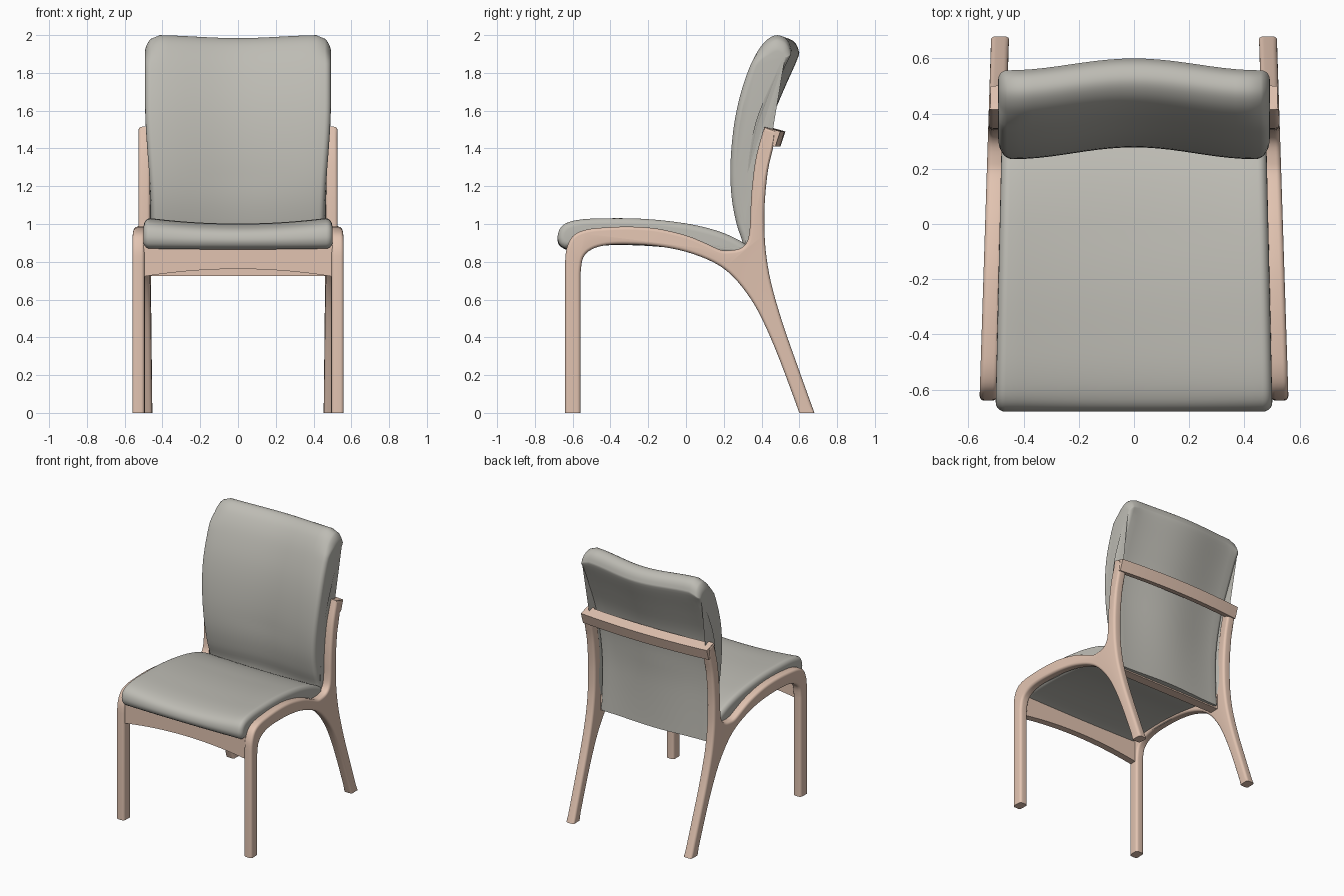
import bpy, bmesh, math

if "Cube" in bpy.data.objects:
    bpy.data.objects.remove(bpy.data.objects["Cube"])


def material(name, rgb):
    m = bpy.data.materials.new(name)
    m.diffuse_color = (*rgb, 1)
    m.use_nodes = True
    m.node_tree.nodes["Principled BSDF"].inputs["Base Color"].default_value = m.diffuse_color
    return m


WOOD = material("light wood", (0.76, 0.55, 0.44))
CLOTH = material("grey upholstery", (0.51, 0.50, 0.455))


def spline(pts, n=4):
    """Smooth open curve through the given points."""
    out = []
    for i in range(len(pts) - 1):
        a, b, c, d = pts[max(i - 1, 0)], pts[i], pts[i + 1], pts[min(i + 2, len(pts) - 1)]
        for k in range(n):
            t = k / n
            out.append(tuple(0.5 * (2 * q + (r - p) * t + (2 * p - 5 * q + 4 * r - s) * t * t
                                    + (3 * q - p - 3 * r + s) * t ** 3)
                             for p, q, r, s in zip(a, b, c, d)))
    return out + [pts[-1]]


def inset(ring, d):
    """Move a counter-clockwise (y, z) outline inward; the floor level stays put."""
    out = []
    for i, (y, z) in enumerate(ring):
        a, b = ring[i - 1], ring[(i + 1) % len(ring)]
        ty, tz = b[0] - a[0], b[1] - a[1]
        l = math.hypot(ty, tz) or 1
        out.append((y - tz / l * d, z if z < 0.001 else z + ty / l * d))
    return out


def skin(name, rings, mat, angle=40):
    """Join equal rings of points into a closed solid."""
    bm = bmesh.new()
    rows = [[bm.verts.new(p) for p in r] for r in rings]
    n = len(rows[0])
    for a, b in zip(rows, rows[1:]):
        for i in range(n):
            j = (i + 1) % n
            bm.faces.new((a[i], a[j], b[j], b[i]))
    caps = [bm.faces.new(rows[0]), bm.faces.new(rows[-1])]
    bm.normal_update()
    bmesh.ops.triangulate(bm, faces=caps, ngon_method='EAR_CLIP')
    bmesh.ops.recalc_face_normals(bm, faces=bm.faces[:])
    me = bpy.data.meshes.new(name)
    bm.to_mesh(me)
    bm.free()
    me.materials.append(mat)
    me.shade_smooth()
    me.set_sharp_from_angle(angle=math.radians(angle))
    ob = bpy.data.objects.new(name, me)
    bpy.context.collection.objects.link(ob)
    return ob


def slab(name, outline, half, r, deform, mat, spans=1):
    """Extrude an outline along x with rounded side edges, then deform it."""
    area = sum(outline[i - 1][0] * p[1] - p[0] * outline[i - 1][1] for i, p in enumerate(outline))
    if area < 0:
        outline = outline[::-1]
    arc = [k * math.pi / 10 for k in range(6)]
    left = [(-half + r * (1 - math.cos(a)), r * (1 - math.sin(a))) for a in arc]
    inner = half - r
    mid = [(-inner + 2 * inner * k / spans, 0) for k in range(1, spans)]
    stations = left + mid + [(-x, d) for x, d in reversed(left)]
    rings = [[deform(x, y, z) for y, z in inset(outline, d)] for x, d in stations]
    return skin(name, rings, mat)


def bar(name, half, section, mat, n=20):
    """Cross rail whose section is a function of t = -1..1."""
    ts = [-1 + 2 * k / n for k in range(n + 1)]
    return skin(name, [[(t * half, y, z) for y, z in section(t)] for t in ts], mat, 30)


# Side frames: front leg, seat rail, back post and rear leg in one outline
top = spline([(-.64, .80), (-.632, .87), (-.60, .935), (-.54, .967), (-.45, .98), (-.3, .986),
              (-.15, .975), (0, .94), (.1, .90), (.18, .864), (.23, .86), (.29, .872),
              (.325, .91), (.338, .98), (.342, 1.08), (.35, 1.2), (.372, 1.36), (.415, 1.515)])
rear = spline([(.475, 1.495), (.465, 1.42), (.435, 1.29), (.418, 1.13), (.415, 1.0), (.422, .86),
               (.45, .69), (.51, .48), (.59, .25), (.68, 0)])
under = spline([(.60, 0), (.50, .27), (.42, .46), (.345, .60), (.25, .72), (.15, .795), (0, .853),
                (-.15, .882), (-.3, .892), (-.42, .888), (-.50, .865), (-.545, .82), (-.558, .74)])
frame = [(-.64, 0)] + top + rear + under + [(-.558, 0)]
for side, label in ((-1, "left"), (1, "right")):
    slab(label + "_side_frame", frame, .0325, .018,
         lambda x, y, z: (side * (x + .507 - .032 * y), y, z), WOOD)

# Seat cushion, saddled across the middle and tapering to the back
seat = spline([(-.64, .87), (-.668, .89), (-.68, .93), (-.665, .98), (-.62, 1.012), (-.53, 1.028),
               (-.4, 1.032), (-.25, 1.03), (-.1, 1.018), (.05, .995), (.18, .96), (.28, .915),
               (.325, .88), (.32, .84)])
seat += spline([(.25, .835), (.1, .85), (-.1, .88), (-.3, .895), (-.5, .89), (-.59, .875)])


def seat_shape(x, y, z):
    w = min(max((z - .86) / .15, 0.15), 1)
    return (x * (1 - .045 * (y + .68)), y, z - .03 * w * (1 - min(1, (x / .48) ** 2)))


slab("seat_cushion", seat, .502, .035, seat_shape, CLOTH, 20)

# Backrest, hollowed across its width, narrower at the bottom, rounded top corners
back = spline([(.30, .735), (.305, .82), (.30, .90), (.268, 1.0), (.243, 1.13), (.235, 1.27),
               (.242, 1.42), (.262, 1.57), (.295, 1.71), (.345, 1.85), (.395, 1.94), (.44, 1.985),
               (.485, 2.0), (.53, 1.98), (.553, 1.935), (.548, 1.89), (.47, 1.71), (.40, 1.53),
               (.365, 1.35), (.352, 1.15), (.355, .95), (.365, .735)])


def back_shape(x, y, z):
    t = min(max((z - 1.0) / .65, 0), 1)
    t = t * t * (3 - 2 * t)
    c = .5 + .5 * math.cos(math.pi * min(1, abs(x) / .46))
    hollow = .02 + .023 * min(max((z - .75) / .5, 0), 1)
    corner = .05 * max(0, (abs(x) - .41) / .08) ** 2 * min(max((z - 1.85) / .1, 0), 1)
    return (x * (.93 + .07 * t), y + hollow * c, z - .016 * c * min(max(z - 1, 0), 1) - corner)


slab("backrest", back, .492, .032, back_shape, CLOTH, 20)

# Front apron with arched lower edge
bar("front_apron", .5, lambda t: [(-.625, .89), (-.575, .89), (-.575, .722 + .04 * (1 - t * t)),
                                  (-.625, .722 + .04 * (1 - t * t))], WOOD)
# Low rail under the back of the seat
bar("rear_seat_rail", .47, lambda t: [(.275, .84), (.345, .84), (.345, .725), (.275, .725)], WOOD)


# Curved top rail behind the backrest
def top_rail(t):
    o = .027 * (1 - t * t)
    return [(.42 + o, 1.512), (.499 + o, 1.49), (.473 + o, 1.41), (.42 + o, 1.424)]


bar("back_top_rail", .52, top_rail, WOOD)
